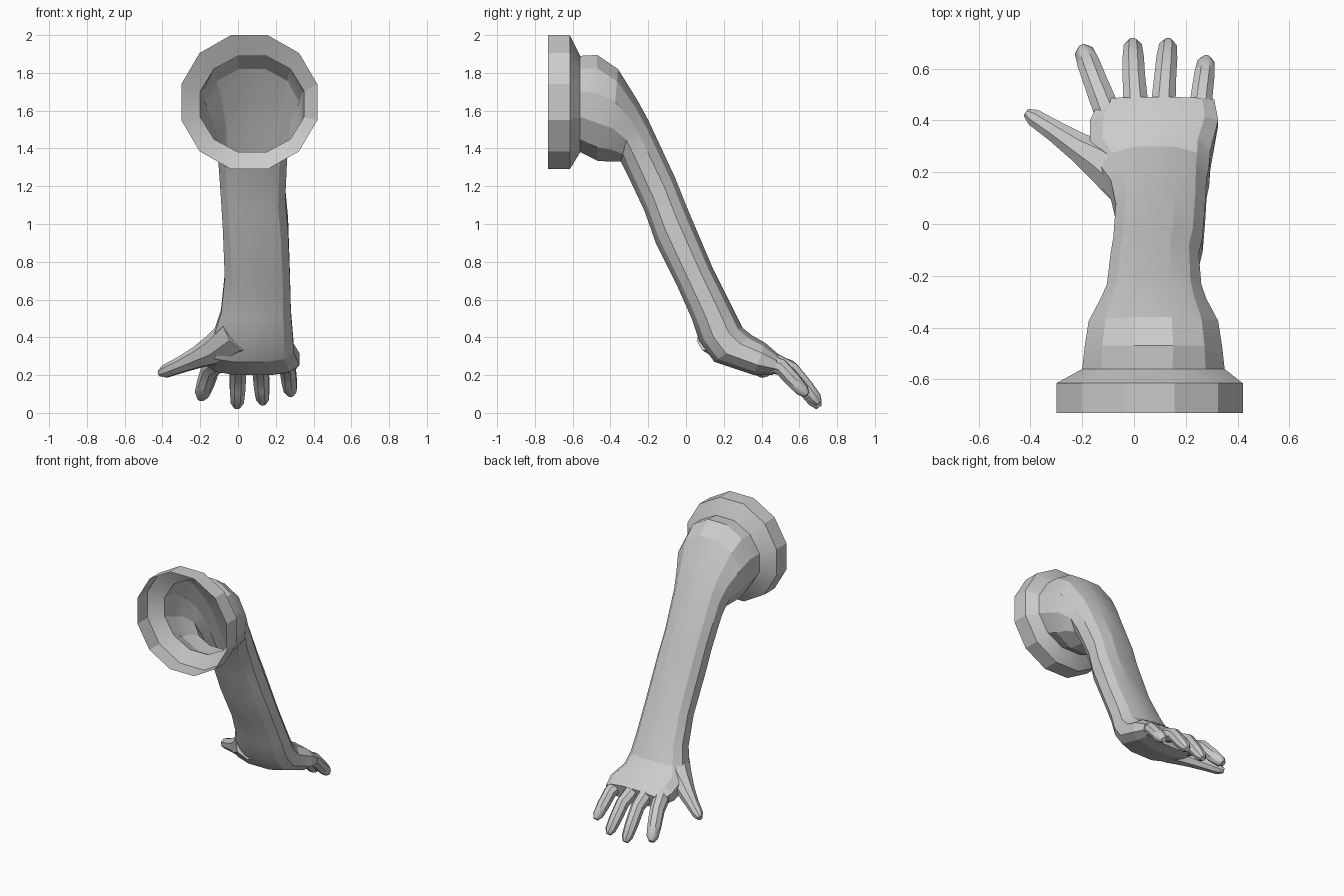
import bpy, math
from mathutils import Vector

if "Cube" in bpy.data.objects:
    bpy.data.objects.remove(bpy.data.objects["Cube"])


def loft(name, rings, cap_start, cap_end, angle):
    """Skin equal-length rings of points into one mesh object."""
    n = len(rings[0])
    verts = [p for ring in rings for p in ring]
    faces = []
    for i in range(len(rings) - 1):
        for j in range(n):
            k = (j + 1) % n
            faces.append((i * n + j, (i + 1) * n + j, (i + 1) * n + k, i * n + k))
    last = (len(rings) - 1) * n
    if cap_start:
        faces.append(tuple(range(n)))
    if cap_end:
        faces.append(tuple(range(last + n - 1, last - 1, -1)))
    mesh = bpy.data.meshes.new(name)
    mesh.from_pydata(verts, [], faces)
    mesh.polygons.foreach_set("use_smooth", [True] * len(faces))
    mesh.set_sharp_from_angle(angle=math.radians(angle))
    obj = bpy.data.objects.new(name, mesh)
    bpy.context.collection.objects.link(obj)
    return obj


def section(ty, tz, by, bz, x0, x1, square=1.0, n=12):
    """Cross-section spanning a top point, a bottom point and an x range."""
    top, bottom = Vector((0, ty, tz)), Vector((0, by, bz))
    mid, half = (top + bottom) / 2, (top - bottom) / 2
    mid.x = (x0 + x1) / 2
    side = Vector(((x1 - x0) / 2, 0, 0))
    fit = math.cos(math.pi / n)
    ring = []
    for j in range(n):
        a = math.tau * (j + 0.5) / n
        c, s = math.cos(a) / fit, math.sin(a) / fit
        c = math.copysign(abs(c) ** square, c)
        s = math.copysign(abs(s) ** square, s)
        ring.append(mid + side * c + half * s)
    return ring


def finger(name, path, n=8):
    """Rounded tapering finger along (x, y, z, radius) points."""
    pts = [Vector(p[:3]) for p in path]
    rings = []
    for i, p in enumerate(pts):
        d = (pts[min(i + 1, len(pts) - 1)] - pts[max(i - 1, 0)]).normalized()
        side = d.cross(Vector((0, 0, 1))).normalized()
        up = side.cross(d)
        ring = []
        for j in range(n):
            a = math.tau * (j + 0.5) / n
            ring.append(p + (side * math.cos(a) + up * math.sin(a)) * path[i][3])
        rings.append(ring)
    return loft(name, rings, True, True, 40)


# Open wall flange, shoulder, forearm and palm as one hollow shell
# (top y, top z, bottom y, bottom z, x min, x max, squareness)
profile = [
    (-0.73, 2.00, -0.73, 1.29, -0.30, 0.42, 1.0),
    (-0.615, 2.00, -0.615, 1.29, -0.30, 0.42, 1.0),
    (-0.56, 1.89, -0.56, 1.38, -0.20, 0.35, 1.0),
    (-0.47, 1.895, -0.47, 1.335, -0.19, 0.34, 0.95),
    (-0.36, 1.82, -0.40, 1.33, -0.175, 0.325, 0.95),
    (-0.26, 1.66, -0.345, 1.33, -0.13, 0.28, 0.9),
    (-0.20, 1.55, -0.30, 1.24, -0.105, 0.26, 0.85),
    (-0.06, 1.25, -0.22, 1.07, -0.09, 0.25, 0.8),
    (0.00, 1.10, -0.16, 0.90, -0.08, 0.265, 0.8),
    (0.14, 0.77, -0.05, 0.68, -0.07, 0.275, 0.8),
    (0.24, 0.57, 0.03, 0.50, -0.09, 0.28, 0.8),
    (0.30, 0.45, 0.07, 0.38, -0.13, 0.29, 0.8),
    (0.35, 0.41, 0.15, 0.27, -0.17, 0.295, 0.75),
    (0.42, 0.37, 0.36, 0.20, -0.17, 0.325, 0.75),
    (0.49, 0.31, 0.46, 0.20, -0.13, 0.31, 0.75),
]
loft("arm_and_flange", [section(*p) for p in profile], False, True, 18)

# Fingers: root, knuckle and tip, with the joints between them interpolated
fingers = {
    "index_finger": ((-0.09, 0.40, 0.28), (-0.145, 0.54, 0.235), (-0.198, 0.68, 0.075), 0.050),
    "middle_finger": ((0.01, 0.42, 0.29), (0.00, 0.56, 0.225), (-0.005, 0.705, 0.030), 0.047),
    "ring_finger": ((0.11, 0.42, 0.29), (0.12, 0.56, 0.225), (0.132, 0.705, 0.050), 0.046),
    "little_finger": ((0.25, 0.38, 0.28), (0.262, 0.50, 0.245), (0.28, 0.64, 0.095), 0.045),
}
for name, (root, knuckle, tip, r) in fingers.items():
    root, knuckle, tip = Vector(root), Vector(knuckle), Vector(tip)
    path = [(*root, r * 1.15), (*knuckle, r)]
    for t, scale in ((0.5, 0.95), (0.85, 0.8), (1.0, 0.4)):
        path.append((*knuckle.lerp(tip, t), r * scale))
    finger(name, path)

# Thumb with a broad fleshy base blending into the palm
finger("thumb", [
    (0.00, 0.15, 0.42, 0.11),
    (-0.12, 0.24, 0.335, 0.085),
    (-0.21, 0.295, 0.295, 0.06),
    (-0.30, 0.355, 0.255, 0.045),
    (-0.385, 0.41, 0.22, 0.036),
    (-0.415, 0.43, 0.21, 0.018),
])
